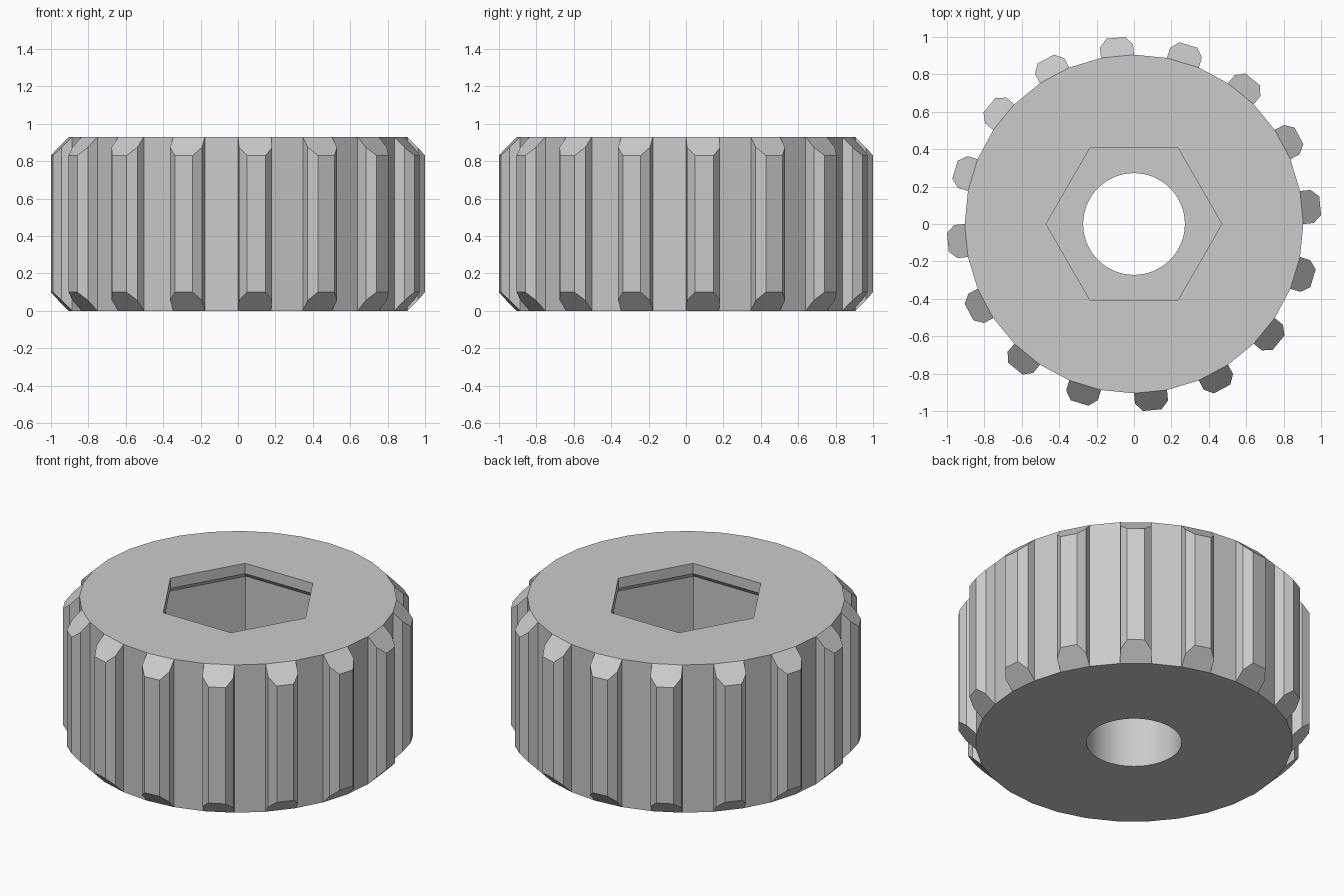
import bpy, bmesh
from math import cos, sin, pi
from mathutils import Matrix

if "Cube" in bpy.data.objects:
    bpy.data.objects.remove(bpy.data.objects["Cube"], do_unlink=True)

HEIGHT = 0.93
RADIUS = 0.905
SIDES = 32
HALF_STEP = pi / SIDES
FACET_DIST = RADIUS * cos(HALF_STEP)
FACET_HALF = RADIUS * sin(HALF_STEP)

grey = bpy.data.materials.new("light grey plastic")
grey.use_nodes = True
colour = (0.6, 0.6, 0.6, 1)
grey.diffuse_color = colour
grey.node_tree.nodes["Principled BSDF"].inputs["Base Color"].default_value = colour


def finish(bm, name):
    bmesh.ops.recalc_face_normals(bm, faces=bm.faces[:])
    mesh = bpy.data.meshes.new(name)
    bm.to_mesh(mesh)
    bm.free()
    mesh.materials.append(grey)
    obj = bpy.data.objects.new(name, mesh)
    bpy.context.collection.objects.link(obj)


def ring(bm, count, radius, z):
    verts = [bm.verts.new((radius * cos(2 * pi * i / count),
                           radius * sin(2 * pi * i / count), z)) for i in range(count)]
    edges = [bm.edges.new((verts[i - 1], verts[i])) for i in range(count)]
    return verts, edges


def wall(bm, low, high, smooth=False):
    a, b = low[0], high[0]
    for i in range(len(a)):
        face = bm.faces.new((a[i - 1], a[i], b[i], b[i - 1]))
        face.smooth = smooth


def annulus(bm, outer, inner):
    bmesh.ops.triangle_fill(bm, edges=outer[1] + inner[1], use_beauty=True)


# Faceted body with a round through hole and a hexagonal nut pocket
bm = bmesh.new()
base = ring(bm, SIDES, RADIUS, 0)
rim = ring(bm, SIDES, RADIUS, HEIGHT)
hole_low = ring(bm, 64, 0.272, 0)
hole_high = ring(bm, 64, 0.272, 0.37)
# Pocket widens beneath a retaining lip
pocket = [ring(bm, 6, r, z) for r, z in
          ((0.5, 0.37), (0.5, HEIGHT - 0.095), (0.47, HEIGHT - 0.065), (0.47, HEIGHT))]
wall(bm, base, rim)
wall(bm, hole_low, hole_high, smooth=True)
for low, high in zip(pocket, pocket[1:]):
    wall(bm, low, high)
annulus(bm, base, hole_low)
annulus(bm, pocket[0], hole_high)
annulus(bm, rim, pocket[-1])
finish(bm, "knob_body")

# Grip ridges on every other facet, with ends sloped at 45 degrees
half = [(FACET_DIST, FACET_HALF), (0.957, FACET_HALF), (1.0, 0.05)]
profile = [(r, -t) for r, t in half] + half[::-1]
bm = bmesh.new()
for k in range(SIDES // 2):
    turn = Matrix.Rotation(HALF_STEP * (4 * k + 1), 4, "Z")
    low = [bm.verts.new((r, t, r - FACET_DIST)) for r, t in profile]
    high = [bm.verts.new((r, t, HEIGHT - r + FACET_DIST)) for r, t in profile]
    bm.faces.new(low[::-1])
    bm.faces.new(high)
    wall(bm, (low,), (high,))
    bmesh.ops.transform(bm, matrix=turn, verts=low + high)
finish(bm, "grip_ridges")
